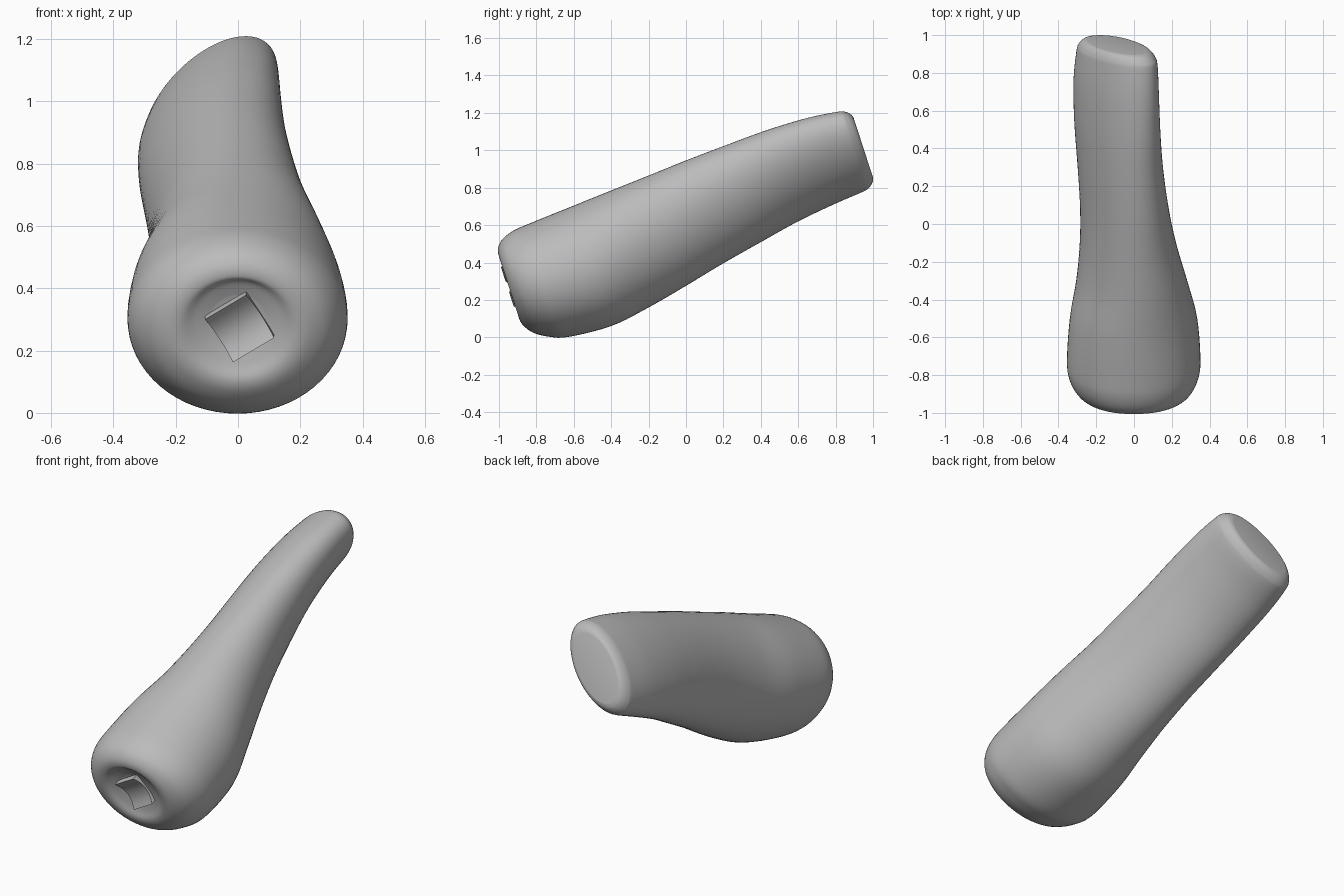
import bpy, bmesh, math
from mathutils import Vector

cube = bpy.data.objects.get("Cube")
if cube:
    bpy.data.objects.remove(cube, do_unlink=True)

grey = bpy.data.materials.new("plain grey")
grey.use_nodes = True
grey.diffuse_color = (0.5, 0.5, 0.5, 1)
grey.node_tree.nodes["Principled BSDF"].inputs["Base Color"].default_value = (0.5, 0.5, 0.5, 1)

TILT = math.radians(18)
SIDES = 64


def place(x, along, up):
    """Point in the tilted frame: across, along the axis, perpendicular to it."""
    c, s = math.cos(TILT), math.sin(TILT)
    return Vector((x, along * c - up * s, along * s + up * c))


def finish(bm, name):
    bmesh.ops.recalc_face_normals(bm, faces=bm.faces)
    mesh = bpy.data.meshes.new(name)
    bm.to_mesh(mesh)
    bm.free()
    mesh.materials.append(grey)
    obj = bpy.data.objects.new(name, mesh)
    bpy.context.collection.objects.link(obj)
    bpy.ops.object.select_all(action='DESELECT')
    obj.select_set(True)
    bpy.context.view_layer.objects.active = obj
    bpy.ops.object.shade_smooth_by_angle(angle=math.radians(40))
    return obj


# Sections: along, left edge, right edge, bottom, top, lean in degrees
front_end = [(-.785, -.09, .09, .47, .65, 0), (-.80, -.14, .14, .42, .70, 0),
             (-.817, -.19, .19, .375, .725, 0), (-.808, -.24, .24, .33, .765, 0),
             (-.77, -.295, .295, .277, .803, 0)]
body = [(-.70, -.338, .335, .232, .828, 0), (-.60, -.355, .352, .197, .838, 0),
        (-.36, -.34, .335, .181, .855, 0), (-.14, -.305, .283, .214, .87, 5),
        (.085, -.286, .225, .262, .885, 10), (.3, -.287, .185, .312, .90, 16),
        (.54, -.302, .155, .361, .912, 22), (.76, -.317, .14, .404, .92, 28),
        (.98, -.32, .132, .433, .915, 32), (1.14, -.305, .125, .448, .897, 33)]
a, l, r, b, t, lean = body[-1]
back_end = [(s, l + i, r - i, b + i, t - i, lean)
            for s, i in ((1.18, .012), (1.204, .032), (1.213, .05), (1.215, .06))]
sections = front_end + body + back_end


def smooth_path(rows, steps):
    """Spline through the rows, monotone in the first column."""
    out = []
    for k in range(len(rows) - 1):
        p = [rows[max(0, min(len(rows) - 1, k + d))] for d in (-1, 0, 1, 2)]
        for j in range(steps):
            u = j / steps
            out.append([0.5 * (2 * q1 + (q2 - q0) * u + (2 * q0 - 5 * q1 + 4 * q2 - q3) * u * u
                               + (3 * q1 - q0 - 3 * q2 + q3) * u ** 3)
                        for q0, q1, q2, q3 in zip(*p)])
    return out + [list(rows[-1])]


# Handle: lofted leaning ellipses, capped at both ends
bm = bmesh.new()
rings = []
for along, left, right, low, high, lean in smooth_path(sections, 5):
    phi = math.radians(lean)
    ring = []
    for k in range(SIDES):
        th = 2 * math.pi * k / SIDES
        x = (left + right) / 2 + (right - left) / 2 * math.cos(th - phi)
        up = (low + high) / 2 + (high - low) / 2 * math.sin(th)
        ring.append(bm.verts.new(place(x, along, up)))
    rings.append(ring)
for r0, r1 in zip(rings, rings[1:]):
    for k in range(SIDES):
        n = (k + 1) % SIDES
        bm.faces.new((r0[k], r0[n], r1[n], r1[k]))
bm.faces.new(rings[0])
bm.faces.new(rings[-1])
finish(bm, "handle")

# Curved square insert in the front dish
bm = bmesh.new()
ang = math.radians(32)
STEPS = 12
rows = []
for k in range(STEPS + 1):
    v = 2 * k / STEPS - 1
    row = []
    for side, depth in ((-1, 0), (1, 0), (1, .05), (-1, .05)):
        p, q = side * .078, v * .085
        along = -.795 - .03 * v * v + depth
        x = .005 + p * math.cos(ang) + q * math.sin(ang)
        up = .552 + p * math.sin(ang) - q * math.cos(ang)
        row.append(bm.verts.new(place(x, along, up)))
    rows.append(row)
for r0, r1 in zip(rows, rows[1:]):
    for k in range(4):
        n = (k + 1) % 4
        bm.faces.new((r0[k], r0[n], r1[n], r1[k]))
bm.faces.new(rows[0])
bm.faces.new(rows[-1])
finish(bm, "square_insert")
